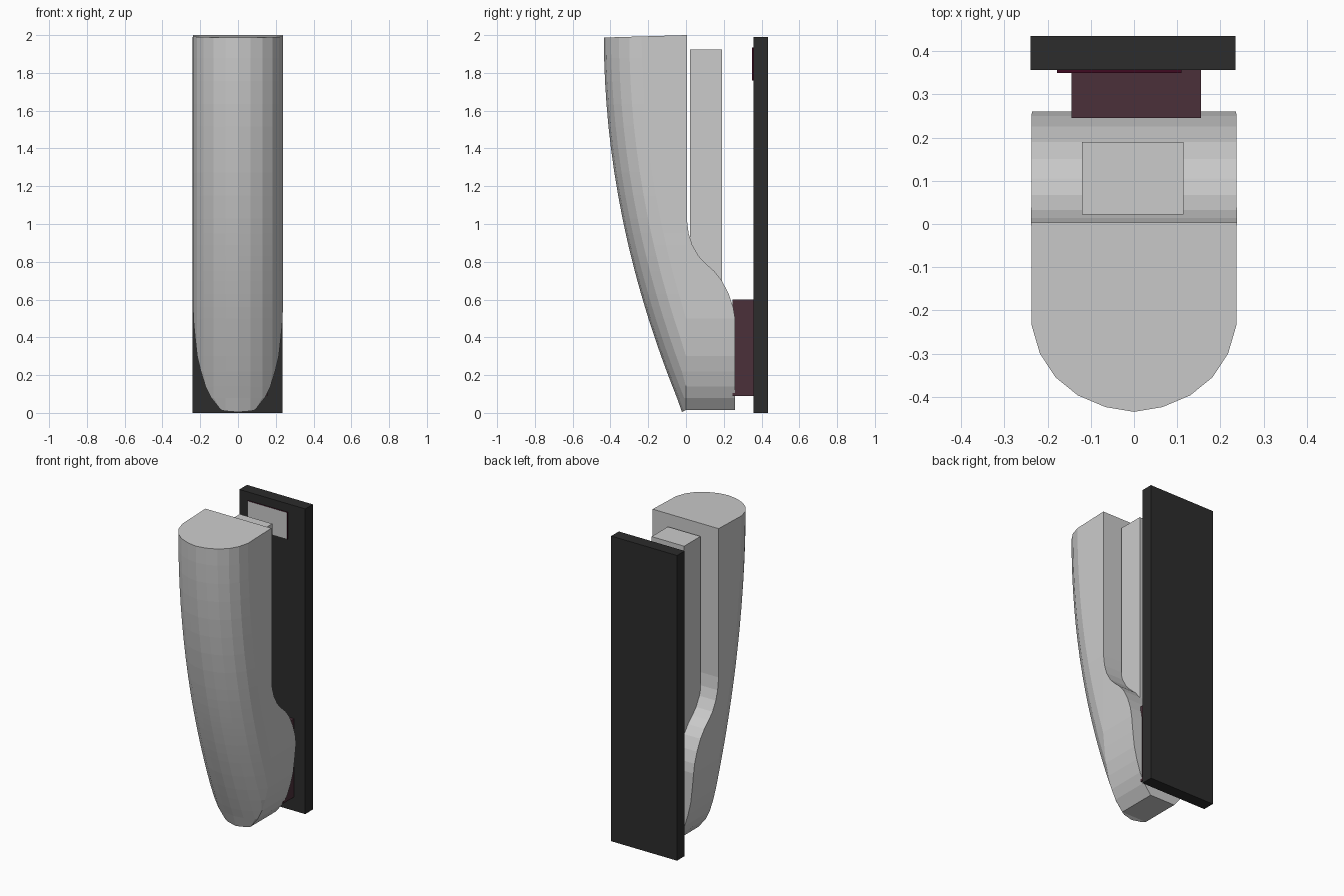
import bpy, bmesh
from math import sqrt

if "Cube" in bpy.data.objects:
    bpy.data.objects.remove(bpy.data.objects["Cube"])


def material(name, rgb):
    m = bpy.data.materials.new(name)
    m.diffuse_color = (*rgb, 1)
    m.use_nodes = True
    m.node_tree.nodes["Principled BSDF"].inputs["Base Color"].default_value = m.diffuse_color
    return m


def finish(name, bm):
    mesh = bpy.data.meshes.new(name)
    bm.to_mesh(mesh)
    bm.free()
    ob = bpy.data.objects.new(name, mesh)
    bpy.context.collection.objects.link(ob)
    return ob


def box(name, lo, hi, mats=()):
    bm = bmesh.new()
    bmesh.ops.create_cube(bm, size=1)
    for v in bm.verts:
        v.co = [(a + b) / 2 + c * (b - a) for a, b, c in zip(lo, hi, v.co)]
    ob = finish(name, bm)
    for m in mats:
        ob.data.materials.append(m)
    return ob


def interp(pts, t):
    # piecewise linear lookup in (t, value) pairs sorted by t
    if t <= pts[0][0]:
        return pts[0][1]
    for (a, va), (b, vb) in zip(pts, pts[1:]):
        if t <= b:
            return va + (vb - va) * (t - a) / (b - a)
    return pts[-1][1]


# Half of the rounded grip section: (distance behind the front edge, half width)
HALF = [(0, 0), (0.011, 0.066), (0.038, 0.13), (0.08, 0.182),
        (0.135, 0.218), (0.2, 0.237), (0.3, 0.238)]
# S-shaped back profile: (z, y)
BACK = [(0.5, 0.26), (0.56, 0.25), (0.63, 0.226), (0.70, 0.19), (0.75, 0.15),
        (0.79, 0.105), (0.83, 0.067), (0.89, 0.033), (0.95, 0.014), (1.03, 0.004)]


def section(z):
    # rounded section slid along the curved front, clipped at y = 0, extended to the back
    front = -0.435 + 0.105 * (2 - z) ** 2
    half = []
    for d, _ in HALF:
        d = min(d, -front)
        half.append((interp(HALF, d), front + d))
    half[-1] = (interp(HALF, -front), 0)
    pts = [(-x, y) for x, y in reversed(half[1:])] + half
    w, back = half[-1][0], interp(BACK, z)
    return pts + [(w, back), (-w, back)]


# Curved handle with the bulging foot at its lower back
rows = [0.015, 0.08, 0.14, 0.22, 0.3, 0.4] + [z for z, _ in BACK]
rows += [1.03 + 0.97 * i / 8 for i in range(1, 9)]
bm = bmesh.new()
rings = []
for i, z in enumerate(rows):
    tilt = 0.5 if i == 0 else 0.03 if i == len(rows) - 1 else 0
    rings.append([bm.verts.new((x, y, z + tilt * min(y, 0))) for x, y in section(z)])
for a, b in zip(rings, rings[1:]):
    n = len(a)
    for i in range(n):
        j = (i + 1) % n
        bm.faces.new((a[i], a[j], b[j], b[i]))
for ring, flip in ((rings[0], True), (rings[-1], False)):
    for loop in (ring[:-2], [ring[0], ring[-3], ring[-2], ring[-1]]):
        bm.faces.new(loop[::-1] if flip else loop)
bmesh.ops.remove_doubles(bm, verts=bm.verts, dist=0.0005)
bmesh.ops.recalc_face_normals(bm, faces=bm.faces)
finish("handle", bm)

# Upright post behind the handle, rooted in the foot
box("post", (-0.12, 0.022, 0.55), (0.115, 0.19, 1.925))

# Dark mounting plate
black = material("black", (0.025, 0.025, 0.025))
box("back_plate", (-0.24, 0.357, 0), (0.235, 0.435, 1.99), [black])

# Block joining the foot to the plate
box("mount_block", (-0.145, 0.245, 0.09), (0.155, 0.36, 0.6),
    [material("plum", (0.07, 0.03, 0.042))])

# Thin contact pad near the top: dark red edges, grey front
pad = box("contact_pad", (-0.178, 0.35, 1.76), (0.11, 0.362, 1.935),
          [material("dark_red", (0.05, 0.003, 0.015)), material("grey", (0.8, 0.8, 0.8))])
for p in pad.data.polygons:
    if p.normal.y < -0.9:
        p.material_index = 1
